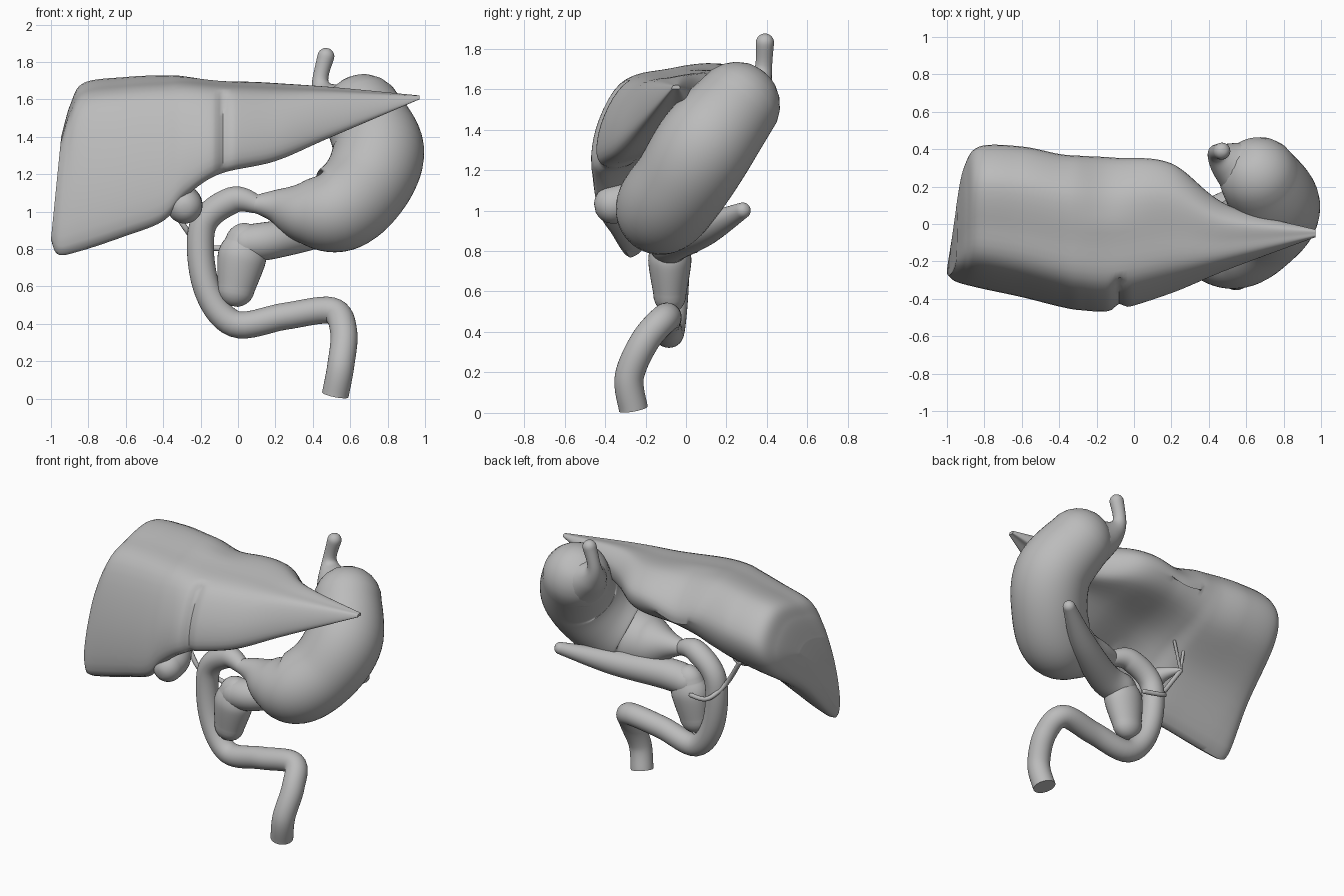
import bpy
import bmesh
import math
from mathutils import Vector

cube = bpy.data.objects.get("Cube")
if cube:
    bpy.data.objects.remove(cube, do_unlink=True)

# One plain clay grey for everything
shade = 0.5
grey = bpy.data.materials.new("clay_grey")
grey.use_nodes = True
grey.diffuse_color = (shade, shade, shade, 1)
shader = grey.node_tree.nodes["Principled BSDF"]
shader.inputs["Base Color"].default_value = grey.diffuse_color


def spline(points, steps, closed=False):
    """Smooth curve that passes through every control point."""
    count = len(points)
    controls = [Vector(point) for point in points]

    def control(index):
        if closed:
            return controls[index % count]
        return controls[max(0, min(count - 1, index))]

    curve = []
    for index in range(count if closed else count - 1):
        start, end = control(index), control(index + 1)
        leaving = (end - control(index - 1)) / 2
        arriving = (control(index + 2) - start) / 2
        for step in range(steps):
            t = step / steps
            ease = t * t * (3 - 2 * t)
            curve.append(start.lerp(end, ease)
                         + leaving * (t * (1 - t) ** 2)
                         - arriving * (t * t * (1 - t)))
    if not closed:
        curve.append(controls[-1])
    return curve


def skin(name, rings):
    """Bridge a row of rings into a closed, smooth-shaded mesh."""
    bm = bmesh.new()
    rows = [[bm.verts.new(point) for point in ring] for ring in rings]
    for row, following in zip(rows, rows[1:]):
        for index in range(len(row)):
            before = index - 1
            bm.faces.new((row[before], row[index], following[index], following[before]))
    bm.faces.new(reversed(rows[0]))
    bm.faces.new(rows[-1])
    bmesh.ops.recalc_face_normals(bm, faces=bm.faces)
    mesh = bpy.data.meshes.new(name)
    bm.to_mesh(mesh)
    bm.free()
    mesh.materials.append(grey)
    part = bpy.data.objects.new(name, mesh)
    bpy.context.collection.objects.link(part)
    bpy.ops.object.select_all(action="DESELECT")
    part.select_set(True)
    bpy.context.view_layer.objects.active = part
    bpy.ops.object.shade_smooth_by_angle(angle=math.radians(50))


def dome(end, inner):
    """Shrinking stops that round off the end of a tube."""
    outward = (end.xyz - inner.xyz).normalized()
    angles = [math.radians(degrees) for degrees in range(15, 90, 15)]
    return [Vector((*(end.xyz + outward * end.w * math.sin(angle)), end.w * math.cos(angle)))
            for angle in angles]


def tube(name, path, radius=0.0, sides=32, rounded=True, depth=1.0):
    """Sweep a circle along points; a fourth value replaces the shared radius."""
    stops = spline([(*point, radius)[:4] for point in path], 8)
    if rounded:
        first, last = dome(stops[0], stops[1]), dome(stops[-1], stops[-2])
        stops = first[::-1] + stops + last
    normal = Vector((0, 1, 0))
    rings = []
    for index, stop in enumerate(stops):
        after = stops[min(index + 1, len(stops) - 1)]
        along = (after.xyz - stops[max(index - 1, 0)].xyz).normalized()
        normal = (normal - along * normal.dot(along)).normalized()
        side = along.cross(normal)
        angles = [math.tau * number / sides for number in range(sides)]
        rings.append([stop.xyz + (normal * math.cos(angle) * depth + side * math.sin(angle)) * stop.w
                      for angle in angles])
    skin(name, rings)


def liver_section(x, front, back, top, low):
    """Wedge profile: domed top, sharp front lower edge, slanting underside."""
    w = back - front
    low_back = max(low, 1.1 + low / 4)
    lean = max(0, -x - 0.8) / 2

    def place(across, height, base):
        z = base + (top - base) * height
        return (x + lean * (z - low), front + w * across, z)

    return [place(0.05, 0, low), place(0, 0.35, low), place(0.16, 0.85, low),
            place(0.45, 0.97, low), place(0.78, 1, low), place(1, 0.55, low_back),
            place(0.9, 0, low_back), place(0.5, 0.05, (low + low_back) / 2)]


def bump(x, centre, width):
    """Bell-shaped weight around one place along the liver."""
    return math.exp(-((x - centre) / width) ** 2)


# Liver, from the thick lobe to the thin tip: x, front, back, top, low
stations = [
    (-1, -0.27, 0.1, 1.4, 0.85),
    (-0.96, -0.3, 0.3, 1.57, 0.77),
    (-0.84, -0.33, 0.41, 1.68, 0.79),
    (-0.6, -0.38, 0.41, 1.71, 0.87),
    (-0.4, -0.43, 0.37, 1.72, 0.95),
    (-0.28, -0.45, 0.36, 1.72, 1.08),
    (-0.1, -0.45, 0.35, 1.7, 1.2),
    (0.2, -0.36, 0.32, 1.68, 1.27),
    (0.5, -0.24, 0.1, 1.66, 1.4),
    (0.97, -0.07, -0.03, 1.62, 1.6),
]
sections = [spline(liver_section(*station), 6, closed=True) for station in stations]
columns = [spline(column, 12) for column in zip(*sections)]
# Shallow folds between the two lobes, front and rear
for point in (point for column in columns for point in column):
    if point.y < -0.3:
        point.y += 0.03 * bump(point.x, -0.08, 0.03)
    elif point.y > 0 and point.z > 1.5:
        point.z -= 0.15 * point.y * bump(point.x, -0.15, 0.15)
skin("liver", list(zip(*columns)))

# Stomach, from the narrow outlet to the domed top
tube("stomach", [
    (0.1, -0.1, 1.04, 0.05), (0.2, -0.1, 1.03, 0.09), (0.35, -0.12, 1, 0.17),
    (0.53, -0.12, 1.01, 0.23), (0.68, -0.02, 1.14, 0.24), (0.75, 0.1, 1.33, 0.245),
    (0.67, 0.25, 1.52, 0.215)], sides=48)

# Gullet flaring into the stomach
tube("gullet", [
    (0.47, 0.39, 1.83), (0.44, 0.38, 1.69), (0.49, 0.34, 1.6, 0.1), (0.6, 0.28, 1.53, 0.18)],
    radius=0.045)

# Intestine: down, across and out to an open cut
tube("intestine", [
    (0.1, -0.1, 1.04, 0.05), (-0.03, -0.07, 1.06), (-0.19, -0.05, 0.92), (-0.17, -0.06, 0.6),
    (-0.02, -0.08, 0.4), (0.25, -0.1, 0.44), (0.5, -0.1, 0.47), (0.565, -0.2, 0.36),
    (0.55, -0.28, 0.18), (0.52, -0.26, 0.02)], radius=0.072, rounded=False)

# Pancreas: broad head and tapering tail
tube("pancreas_head", [
    (-0.01, -0.08, 0.59, 0.1), (0.02, -0.08, 0.75, 0.13), (0.04, -0.08, 0.83, 0.11)], depth=0.82)
tube("pancreas_tail", [
    (0.05, -0.08, 0.83), (0.2, -0.06, 0.85), (0.5, 0.1, 0.91, 0.08), (0.77, 0.28, 1, 0.04)],
    radius=0.1)

# Gallbladder narrowing to its neck
tube("gallbladder", [
    (-0.285, -0.36, 1.03, 0.095), (-0.29, -0.26, 1.05, 0.09), (-0.33, -0.12, 1.09, 0.05),
    (-0.39, -0.02, 1.1, 0.015)])

# Thin bile duct with two branches into the liver
junction = (-0.4, -0.02, 1.1)
tube("bile_duct", [(-0.06, 0.03, 0.8), (-0.2, 0.05, 0.82), (-0.28, -0.04, 0.91), junction],
     radius=0.015, sides=12)
for name, x in (("left_duct_branch", -0.3), ("right_duct_branch", -0.38)):
    tube(name, [junction, (x, 0.04, 1.25)], radius=0.01, sides=12)
